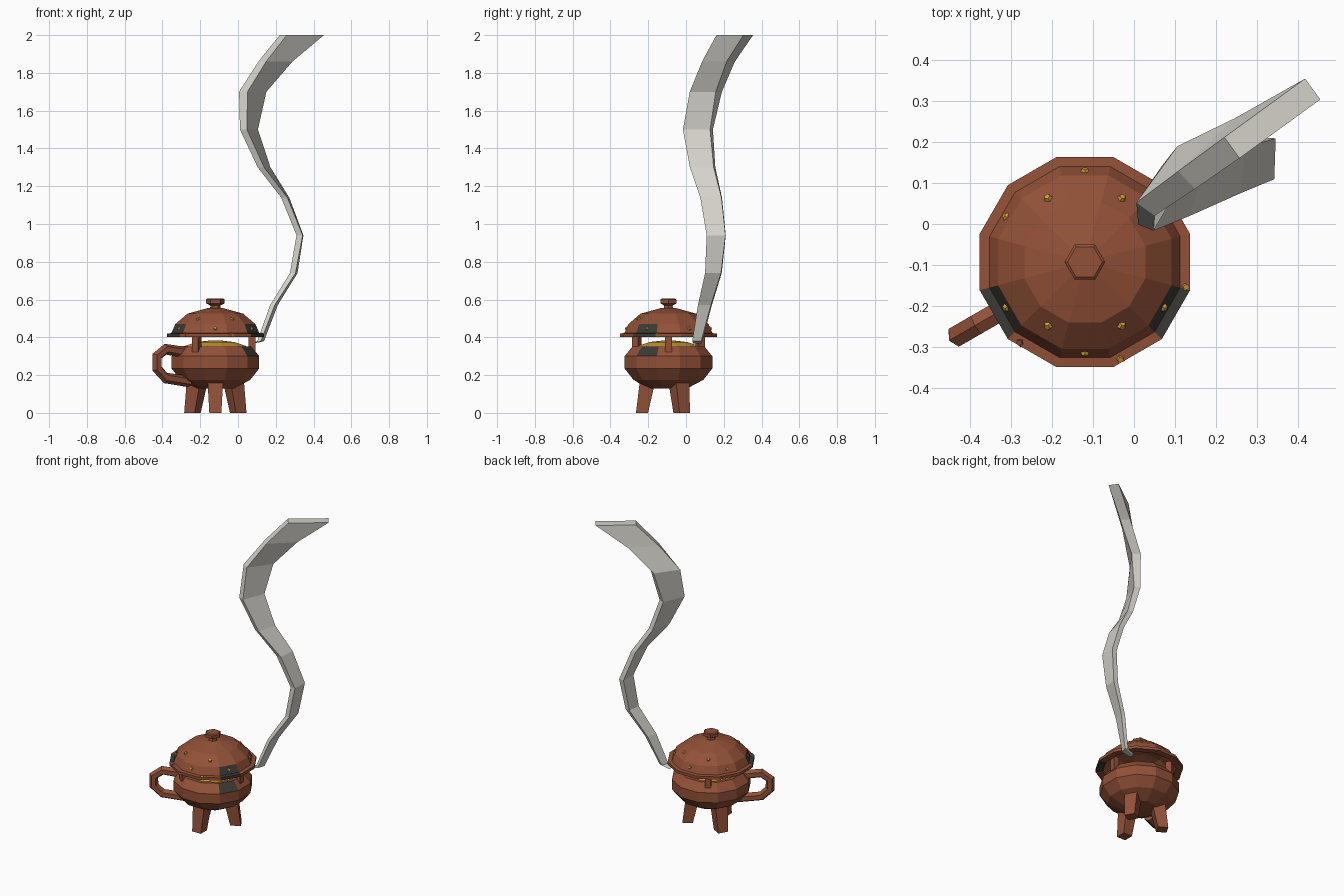
import bpy, bmesh, math
from mathutils import Vector, Matrix

if "Cube" in bpy.data.objects:
    bpy.data.objects.remove(bpy.data.objects["Cube"], do_unlink=True)

CENTRE = Vector((-0.12, -0.093, 0))
SIDES = 12


def material(name, rgb):
    m = bpy.data.materials.new(name)
    m.use_nodes = True
    m.diffuse_color = (*rgb, 1)
    m.node_tree.nodes["Principled BSDF"].inputs["Base Color"].default_value = (*rgb, 1)
    return m


copper = material("copper", (0.29, 0.082, 0.039))
soot = material("dark patch", (0.045, 0.042, 0.037))
gold = material("gold", (0.65, 0.35, 0.04))
steam_grey = material("steam grey", (0.66, 0.64, 0.59))


def finish(name, bm, mats, rule=None, origin=CENTRE):
    bmesh.ops.recalc_face_normals(bm, faces=bm.faces)
    if rule:
        for f in bm.faces:
            c = f.calc_center_median()
            f.material_index = int(rule(math.degrees(math.atan2(c.y, c.x)) % 360, c))
    mesh = bpy.data.meshes.new(name)
    bm.to_mesh(mesh)
    bm.free()
    for m in mats:
        mesh.materials.append(m)
    ob = bpy.data.objects.new(name, mesh)
    ob.location = origin
    bpy.context.collection.objects.link(ob)
    return ob


def skin(bm, rings):
    """Bridge equal rings of points and cap both ends."""
    loops = [[bm.verts.new(p) for p in ring] for ring in rings]
    n = len(loops[0])
    for a, b in zip(loops, loops[1:]):
        for i in range(n):
            j = (i + 1) % n
            bm.faces.new((a[i], a[j], b[j], b[i]))
    bm.faces.new(loops[0])
    bm.faces.new(loops[-1])


def lathe(name, profile, mats, sides=SIDES, phase=0.5, rule=None):
    """Turn a profile; radii are measured to the middle of each flat side."""
    bm = bmesh.new()
    rings = []
    for r, z in profile:
        r /= math.cos(math.pi / sides)
        angles = [(i + phase) * math.tau / sides for i in range(sides)]
        rings.append([(r * math.cos(a), r * math.sin(a), z) for a in angles])
    skin(bm, rings)
    return finish(name, bm, mats, rule)


def polar(deg, r, z):
    a = math.radians(deg)
    return Vector((r * math.cos(a), r * math.sin(a), z))


def near(angle, *targets):
    return any(abs(angle - t) < 10 for t in targets)


# Pot with one dark patch under the rim
lathe("pot", [(0.1, 0.13), (0.185, 0.175), (0.232, 0.235), (0.232, 0.3),
              (0.19, 0.352), (0.17, 0.352), (0.17, 0.32)], [copper, soot],
      rule=lambda a, c: near(a, 330) and 0.31 < c.z < 0.345)

# Domed contents
lathe("liquid", [(0.175, 0.335), (0.16, 0.355), (0.1, 0.375), (0.03, 0.383)], [gold])

# Hollow lid with two dark patches across brim and lower dome
lathe("lid", [(0.04, 0.53), (0.13, 0.505), (0.19, 0.46), (0.215, 0.402),
              (0.257, 0.402), (0.257, 0.42), (0.233, 0.422), (0.212, 0.47),
              (0.148, 0.525), (0.04, 0.555)], [copper, soot],
      rule=lambda a, c: near(a, 210, 330) and c.z < 0.46 and c.xy.length > 0.21)
lathe("lid_knob", [(0.028, 0.54), (0.022, 0.568), (0.043, 0.58), (0.043, 0.6),
                   (0.037, 0.605)], [copper], sides=6, phase=0)


# Studs on the lid, pointing away from the surface
def stud(name, deg, r, z, tilt, mat, size=0.015):
    bm = bmesh.new()
    bmesh.ops.create_cone(bm, cap_ends=True, segments=5, radius1=size,
                          radius2=size * 0.5, depth=size)
    normal = polar(deg, math.cos(tilt), math.sin(tilt))
    turn = normal.to_track_quat('Z', 'Y').to_matrix().to_4x4()
    bm.transform(Matrix.Translation(polar(deg, r, z)) @ turn)
    finish(name, bm, [mat])


for k in range(6):
    stud("lower_stud", 30 + 60 * k, 0.222, 0.446, 0.4, gold)
for deg in (60, 120, 240, 300):
    stud("upper_stud", deg, 0.18, 0.498, 0.85, gold)
for deg, mat in ((346, gold), (290, gold), (231, copper)):
    stud("brim_stud", deg, 0.252, 0.416, 1.2, mat)


# Square bars for lid posts and splayed legs
def bar(name, deg, bottom, top, w0, w1):
    bm = bmesh.new()
    rings = []
    for (r, z), w in ((bottom, w0), (top, w1)):
        side = polar(deg + 90, w / 2, 0)
        out = polar(deg, w / 2, 0)
        c = polar(deg, r, z)
        rings.append([c + side + out, c - side + out, c - side - out, c + side - out])
    skin(bm, rings)
    finish(name, bm, [copper])


for k in range(3):
    bar("lid_post", 120 * k, (0.195, 0.32), (0.195, 0.415), 0.037, 0.037)
    bar("leg", 30 + 120 * k, (0.14, 0), (0.11, 0.17), 0.064, 0.082)

# Six-sided loop handle
path = [(0.17, 0.325), (0.22, 0.325), (0.305, 0.337), (0.357, 0.3),
        (0.357, 0.235), (0.305, 0.185), (0.16, 0.165)]
points = [polar(210, r, z) for r, z in path]
side = polar(300, 1, 0)
rings = []
for i, p in enumerate(points):
    tangent = (points[min(i + 1, len(points) - 1)] - points[max(i - 1, 0)]).normalized()
    across = tangent.cross(side)
    ring = []
    for k in range(6):
        a = k * math.tau / 6
        ring.append(p + (side * math.sin(a) + across * math.cos(a)) * 0.029)
    rings.append(ring)
bm = bmesh.new()
skin(bm, rings)
finish("handle", bm, [copper])

# Twisting ribbon of steam: x, y, z, length, thickness, heading in degrees
sections = [
    (0.07, 0.06, 0.367, 0.04, 0.015, 70), (0.12, 0.06, 0.38, 0.05, 0.02, 70),
    (0.19, 0.1, 0.57, 0.07, 0.025, 77), (0.295, 0.145, 0.74, 0.085, 0.03, 83),
    (0.328, 0.16, 0.94, 0.1, 0.033, 88), (0.25, 0.133, 1.14, 0.112, 0.033, 85),
    (0.138, 0.088, 1.3, 0.13, 0.035, 75), (0.058, 0.063, 1.5, 0.155, 0.04, 68),
    (0.078, 0.105, 1.7, 0.17, 0.055, 54), (0.198, 0.172, 1.86, 0.19, 0.06, 43),
    (0.338, 0.258, 2, 0.244, 0.063, 36)]
rings = []
for x, y, z, length, thick, deg in sections:
    c = Vector((x, y, z))
    u, v = polar(deg, length / 2, 0), polar(deg + 90, thick / 2, 0)
    rings.append([c + u + v, c - u + v, c - u - v, c + u - v])
bm = bmesh.new()
skin(bm, rings)
finish("steam", bm, [steam_grey], origin=(0, 0, 0))
